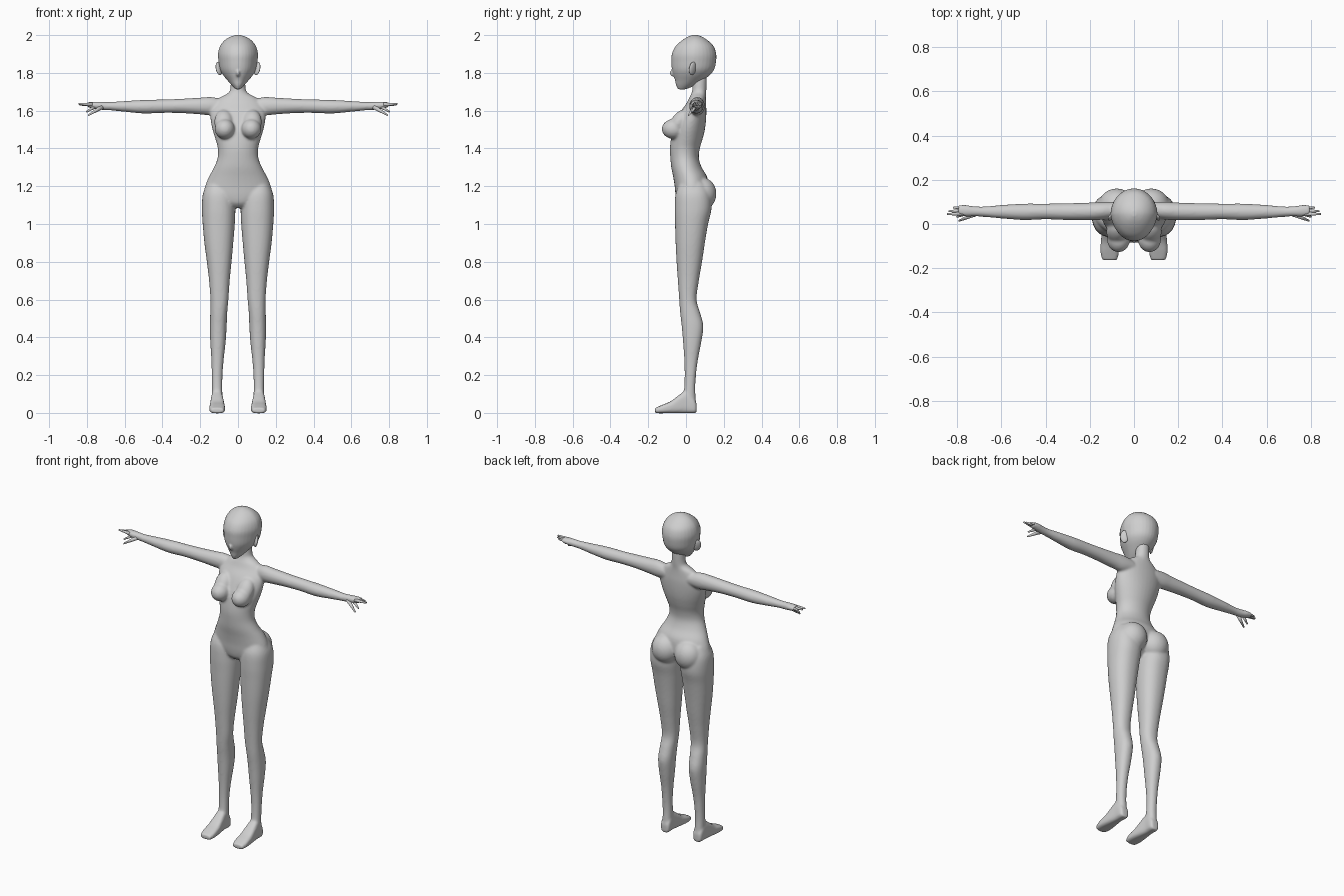
import bpy, bmesh, math
from mathutils import Matrix, Vector

skin = bpy.data.materials.new("plain_grey")
skin.diffuse_color = (0.62, 0.62, 0.62, 1)


def smooth_rows(rows, n=4):
    """Catmull-Rom interpolation between cross-section rows."""
    out = []
    for i in range(len(rows) - 1):
        a, b, c, d = (rows[max(0, min(len(rows) - 1, i + k))] for k in (-1, 0, 1, 2))
        for j in range(n):
            t = j / n
            out.append([0.5 * (2 * q + (r - p) * t + (2 * p - 5 * q + 4 * r - s) * t * t
                               + (3 * q - p - 3 * r + s) * t ** 3)
                        for p, q, r, s in zip(a, b, c, d)])
    return out + [list(rows[-1])]


def loft(bm, axis, rows, side=1, power=1.0, egg=0.0, seg=32):
    """Closed loft; each row is (position, u min, u max, v min, v max)."""
    rings = []
    for t, u0, u1, v0, v1 in smooth_rows(rows):
        ring = []
        for k in range(seg):
            a = 2 * math.pi * k / seg
            c, s = math.cos(a), math.sin(a)
            c = math.copysign(abs(c) ** power, c)
            s = math.copysign(abs(s) ** power, s)
            c *= 1 - egg * max(0, -s) * abs(c)
            u = (u0 + u1) / 2 + (u1 - u0) / 2 * c
            v = (v0 + v1) / 2 + (v1 - v0) / 2 * s
            x, y, z = {'x': (t, u, v), 'y': (u, t, v), 'z': (u, v, t)}[axis]
            ring.append(bm.verts.new((x * side, y, z)))
        rings.append(ring)
    for r, q in zip(rings, rings[1:]):
        for k in range(seg):
            m = (k + 1) % seg
            bm.faces.new((r[k], r[m], q[m], q[k]))
    bm.faces.new(rings[0])
    bm.faces.new(rings[-1])


def ball(bm, center, radii, tilt=0.0):
    m = Matrix.Translation(center) @ Matrix.Rotation(tilt, 4, 'X') @ Matrix.Diagonal((*radii, 1))
    bmesh.ops.create_uvsphere(bm, u_segments=28, v_segments=18, radius=1, matrix=m)


def taper(bm, p, q, r0, r1):
    p, q = Vector(p), Vector(q)
    d = q - p
    m = Matrix.Translation((p + q) / 2) @ d.to_track_quat('Z', 'Y').to_matrix().to_4x4()
    bmesh.ops.create_cone(bm, cap_ends=True, segments=10, radius1=r0, radius2=r1,
                          depth=d.length, matrix=m)


def finish(bm, name, voxel=None, relax=0):
    bmesh.ops.recalc_face_normals(bm, faces=bm.faces)
    me = bpy.data.meshes.new(name)
    bm.to_mesh(me)
    bm.free()
    me.materials.append(skin)
    for p in me.polygons:
        p.use_smooth = True
    ob = bpy.data.objects.new(name, me)
    bpy.context.collection.objects.link(ob)
    if voxel:
        rm = ob.modifiers.new("fuse", 'REMESH')
        rm.mode = 'VOXEL'
        rm.voxel_size = voxel
        rm.use_smooth_shade = True
        sm = ob.modifiers.new("relax", 'SMOOTH')
        sm.factor = 0.5
        sm.iterations = relax
    return ob


def sym(t, w, f, b):
    return (t, -w, w, f, b)


# Body: torso, neck, limbs and feet fused into one skin
body = bmesh.new()
loft(body, 'z', [sym(*r) for r in (
    (1.085, .04, -.02, .06), (1.11, .12, -.045, .09), (1.15, .178, -.055, .115),
    (1.20, .174, -.06, .12), (1.25, .154, -.068, .112), (1.30, .127, -.078, .083),
    (1.35, .108, -.083, .068), (1.40, .107, -.085, .073), (1.45, .120, -.08, .088),
    (1.50, .135, -.07, .10), (1.55, .145, -.05, .106), (1.60, .145, -.025, .108),
    (1.64, .125, .003, .106), (1.67, .095, .018, .105), (1.69, .058, .028, .106),
    (1.71, .042, .033, .108), (1.76, .038, .035, .110), (1.80, .036, .04, .11))])
for s in (1, -1):
    # Legs
    loft(body, 'z', (
        (1.22, .05, .16, -.03, .10), (1.16, .02, .186, -.055, .13),
        (1.08, .014, .191, -.06, .135), (1.0, .017, .187, -.058, .117),
        (.9, .025, .178, -.055, .10), (.8, .034, .165, -.05, .085),
        (.7, .044, .153, -.043, .068), (.6, .051, .146, -.036, .056),
        (.53, .057, .147, -.031, .075), (.46, .060, .149, -.023, .092),
        (.38, .065, .147, -.016, .082), (.28, .076, .141, -.009, .063),
        (.2, .082, .139, -.007, .053), (.13, .083, .138, -.010, .049),
        (.07, .082, .138, -.02, .052), (.02, .082, .138, -.02, .054)), s, .9)
    # Feet
    loft(body, 'y', (
        (.056, .088, .132, .0, .05), (.04, .08, .14, -.002, .08),
        (0, .08, .142, -.002, .115), (-.04, .075, .146, -.002, .092),
        (-.08, .070, .150, -.002, .062), (-.12, .068, .152, -.002, .045),
        (-.15, .072, .148, -.002, .032), (-.164, .078, .142, .0, .026)), s, .6)
    # Arms with palms
    loft(body, 'x', (
        (.08, .03, .10, 1.585, 1.66), (.14, .02, .10, 1.575, 1.672),
        (.2, .017, .097, 1.58, 1.669), (.3, .018, .094, 1.587, 1.663),
        (.4, .021, .092, 1.588, 1.659), (.5, .018, .092, 1.585, 1.657),
        (.6, .025, .086, 1.594, 1.651), (.68, .032, .079, 1.602, 1.646),
        (.72, .034, .080, 1.604, 1.647), (.76, .033, .086, 1.609, 1.648),
        (.795, .038, .086, 1.618, 1.645)), s)
    # Breasts and glutes
    ball(body, (.070 * s, -.066, 1.503), (.053, .062, .053))
    ball(body, (.075 * s, -.036, 1.54), (.05, .043, .075), -.6)
    ball(body, (.078 * s, .085, 1.16), (.082, .076, .086))
finish(body, "body", .0065, 8)

# Fingers
fingers = bmesh.new()
for s in (1, -1):
    for p, q, r in (((.77, .046, 1.632), (.845, .045, 1.636), .011),
                    ((.77, .060, 1.632), (.838, .058, 1.631), .011),
                    ((.77, .074, 1.632), (.818, .074, 1.630), .010),
                    ((.755, .050, 1.622), (.802, .032, 1.594), .010),
                    ((.72, .046, 1.620), (.792, .014, 1.576), .013)):
        taper(fingers, (p[0] * s, *p[1:]), (q[0] * s, *q[1:]), r, .004)
finish(fingers, "fingers")

# Head with pointed face and nose
head = bmesh.new()
loft(head, 'z', [sym(*r) for r in (
    (1.713, .012, -.042, .0), (1.735, .034, -.053, .05), (1.76, .056, -.058, .09),
    (1.79, .080, -.068, .128), (1.82, .096, -.075, .150), (1.86, .103, -.077, .159),
    (1.90, .106, -.075, .160), (1.94, .096, -.056, .147), (1.97, .074, -.024, .118),
    (1.99, .045, .008, .088), (2.001, .010, .035, .058))], egg=.14)
ball(head, (0, -.066, 1.797), (.011, .022, .017), -.5)
finish(head, "head", .005, 4)

# Ears: thin leaves angled outward
ears = bmesh.new()
for s in (1, -1):
    m = (Matrix.Translation((.100 * s, .035, 1.823)) @ Matrix.Rotation(.75 * s, 4, 'Z')
         @ Matrix.Rotation(.2 * s, 4, 'Y') @ Matrix.Diagonal((.010, .024, .036, 1)))
    bmesh.ops.create_uvsphere(ears, u_segments=16, v_segments=12, radius=1, matrix=m)
finish(ears, "ears")
